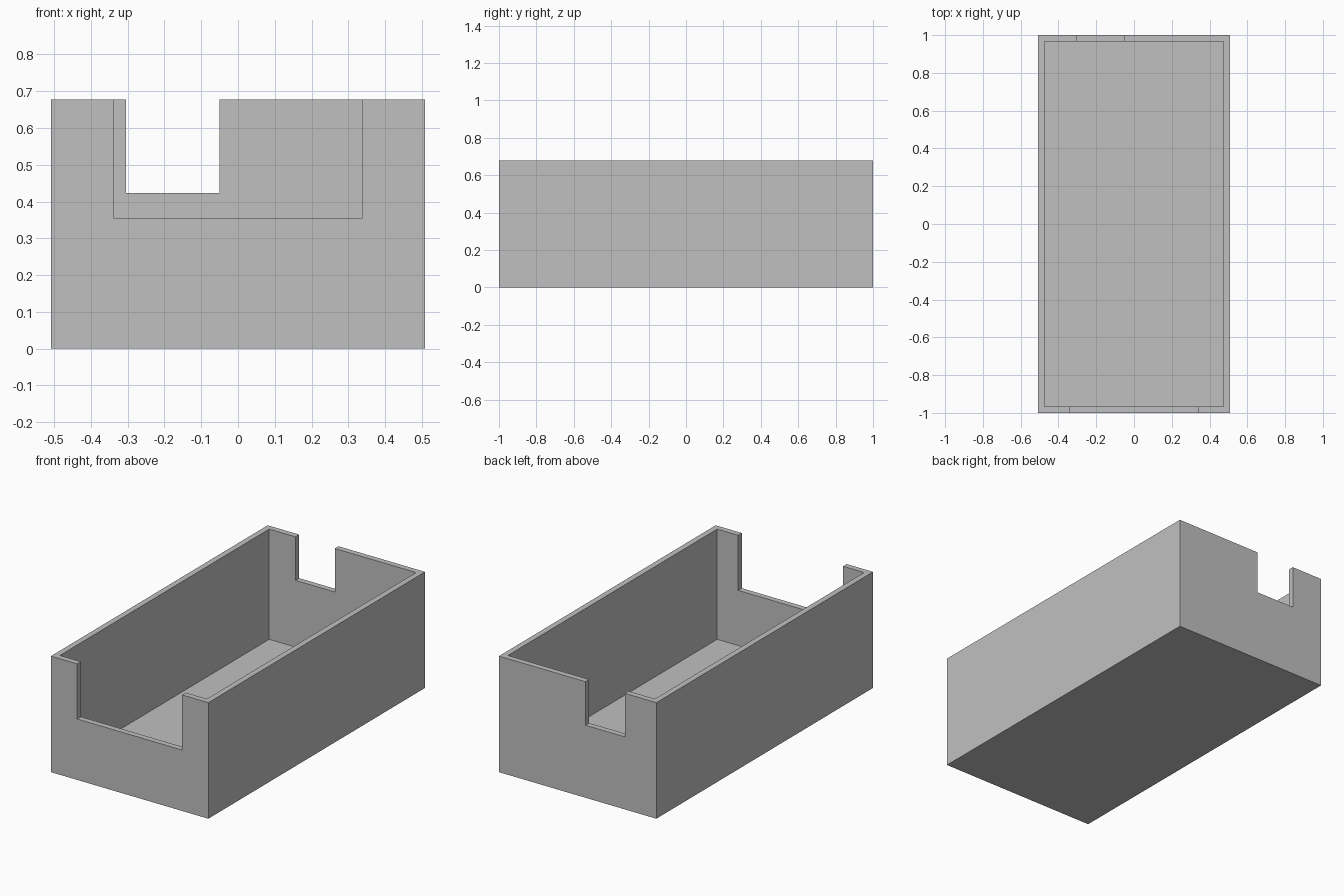
import bpy
from mathutils import Vector

default_cube = bpy.data.objects.get("Cube")
if default_cube:
    bpy.data.objects.remove(default_cube, do_unlink=True)

UNIT = 2 / 59          # wall thickness; the tray is 59 walls long
WIDTH, LENGTH, HEIGHT = 30, 59, 20

grey = bpy.data.materials.new("light_grey")
grey.use_nodes = True
grey.diffuse_color = (0.527, 0.527, 0.527, 1)
grey.node_tree.nodes["Principled BSDF"].inputs["Base Color"].default_value = grey.diffuse_color


def box(name, low, high):
    """Box between two corners given in wall thicknesses."""
    low, high = Vector(low) * UNIT, Vector(high) * UNIT
    bpy.ops.mesh.primitive_cube_add(size=1, location=(low + high) / 2)
    obj = bpy.context.object
    obj.name = name
    obj.scale = high - low
    bpy.ops.object.transform_apply(location=True, rotation=False, scale=True)
    obj.data.materials.append(grey)
    return obj


# Solid outer block
hx, hy = WIDTH / 2, LENGTH / 2
tray = box("open_tray", (-hx, -hy, 0), (hx, hy, HEIGHT))

# Cavity, wide front notch and narrow off-centre back notch
above = HEIGHT + 2
cutters = [
    box("cavity_cutter", (1 - hx, 1 - hy, 1), (hx - 1, hy - 1, above)),
    box("front_notch_cutter", (-10, -hy - 1, 10.5), (10, 3 - hy, above)),
    box("back_notch_cutter", (-9, hy - 3, 12.5), (-1.5, hy + 1, above)),
]

bpy.context.view_layer.objects.active = tray
for cutter in cutters:
    cutter.hide_render = True
    cut = tray.modifiers.new(cutter.name, "BOOLEAN")
    cut.operation = "DIFFERENCE"
    cut.solver = "EXACT"
    cut.object = cutter
    bpy.ops.object.modifier_apply(modifier=cut.name)
    bpy.data.objects.remove(cutter, do_unlink=True)
